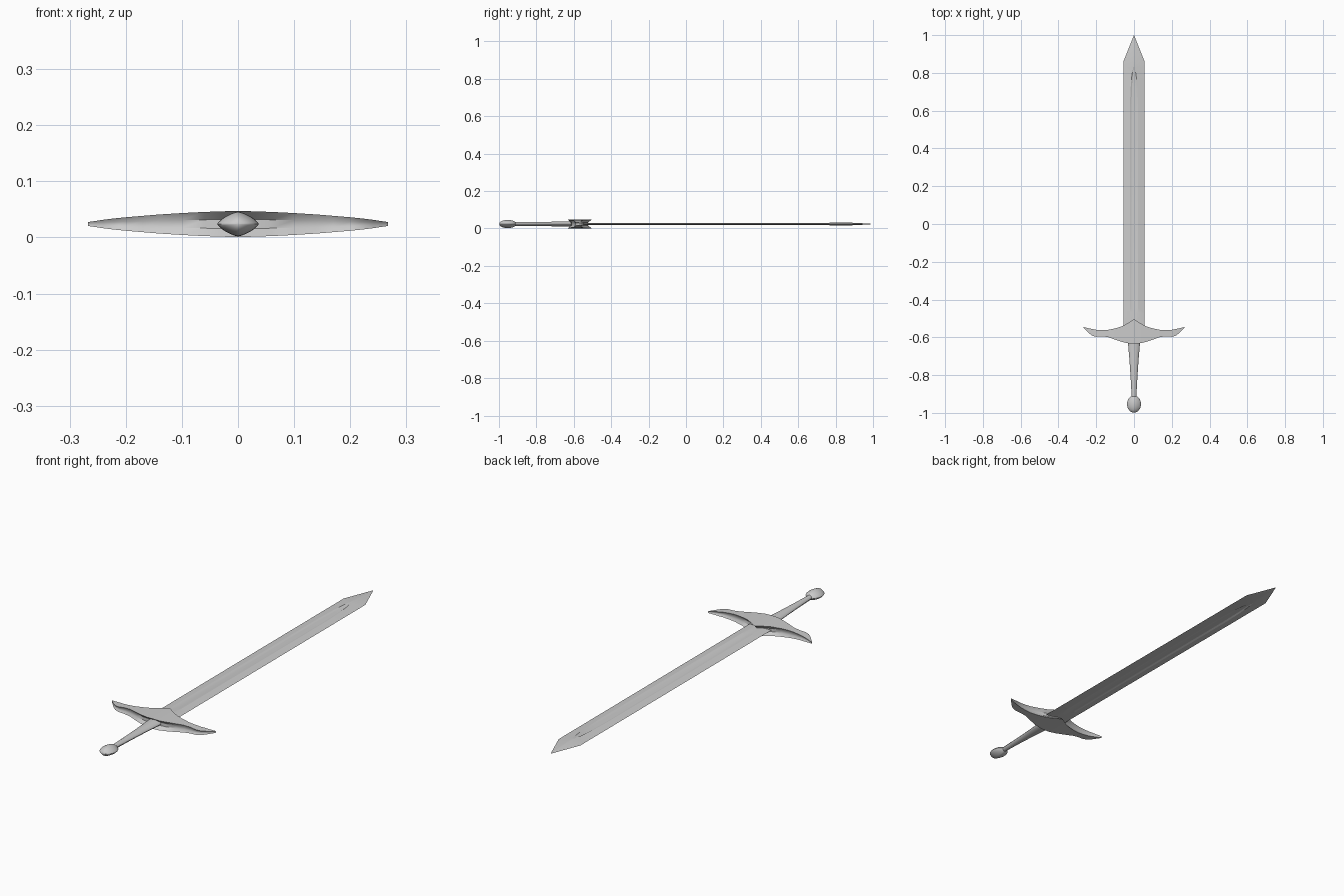
import bpy, bmesh, math

if "Cube" in bpy.data.objects:
    bpy.data.objects.remove(bpy.data.objects["Cube"])

ZC = 0.024  # height of the sword's mid plane


def loft(name, rings, angle=30):
    """Skin a list of equal-length point rings and cap both ends."""
    bm = bmesh.new()
    rows = [[bm.verts.new((x, y, z + ZC)) for x, y, z in ring] for ring in rings]
    n = len(rows[0])
    for a, b in zip(rows, rows[1:]):
        for i in range(n):
            j = (i + 1) % n
            bm.faces.new((a[i], a[j], b[j], b[i]))
    bm.faces.new(rows[0])
    bm.faces.new(rows[-1])
    bmesh.ops.remove_doubles(bm, verts=bm.verts, dist=1e-5)
    bmesh.ops.recalc_face_normals(bm, faces=bm.faces)
    mesh = bpy.data.meshes.new(name)
    bm.to_mesh(mesh)
    bm.free()
    obj = bpy.data.objects.new(name, mesh)
    bpy.context.collection.objects.link(obj)
    bpy.ops.object.select_all(action='DESELECT')
    obj.select_set(True)
    bpy.context.view_layer.objects.active = obj
    bpy.ops.object.shade_smooth_by_angle(angle=math.radians(angle))
    return obj


def blade_ring(y, w, f, t, c):
    """Lens section: edge w, fuller half width f, shoulder t, centre c."""
    top = [(w, 0), (f, t), (f * 0.6, c), (0, c), (-f * 0.6, c), (-f, t), (-w, 0)]
    low = [(x, -z) for x, z in reversed(top[1:-1])]
    return [(x, y, z) for x, z in top + low]


# Blade: y, half width, fuller half width, shoulder and floor half thickness
blade = [(-0.58, 0.056, 0.022, 0.006, 0.006), (-0.47, 0.056, 0.022, 0.006, 0.006),
         (-0.44, 0.056, 0.022, 0.006, 0.003), (0.62, 0.056, 0.022, 0.006, 0.003),
         (0.72, 0.056, 0.018, 0.006, 0.003), (0.79, 0.056, 0.011, 0.007, 0.004),
         (0.83, 0.056, 0.004, 0.008, 0.008), (0.86, 0.056, 0.003, 0.008, 0.008),
         (0.93, 0.028, 0.002, 0.005, 0.005), (0.998, 0.001, 0.0005, 0.0005, 0.0005)]
loft("blade", [blade_ring(*s) for s in blade], 12)

# Crossguard: x, rear y, blade-side y, half thickness; grooved on both long sides
half = [(0, -0.633, -0.503, 0.0235), (0.03, -0.632, -0.523, 0.0225),
        (0.06, -0.625, -0.540, 0.0215), (0.10, -0.612, -0.553, 0.0195),
        (0.14, -0.598, -0.561, 0.017), (0.17, -0.595, -0.562, 0.0145),
        (0.20, -0.597, -0.560, 0.012), (0.22, -0.592, -0.556, 0.010),
        (0.24, -0.577, -0.552, 0.0075), (0.267, -0.549, -0.545, 0.0035)]
stations = [(-x, a, b, h) for x, a, b, h in reversed(half[1:])] + half


def guard_ring(x, a, b, h):
    g = (b - a) * 0.16
    return [(x, a, h), (x, (a + b) / 2, h), (x, b, h), (x, b - g, h * 0.35), (x, b - g, -h * 0.35),
            (x, b, -h), (x, (a + b) / 2, -h), (x, a, -h), (x, a + g, -h * 0.35), (x, a + g, h * 0.35)]


loft("crossguard", [guard_ring(*s) for s in stations], 40)


def round_ring(y, rx, rz, power=1.0, n=24):
    """Ellipse section; power above 1 pinches it toward a diamond."""
    ring = []
    for i in range(n):
        c, s = math.cos(i * math.tau / n), math.sin(i * math.tau / n)
        ring.append((math.copysign(abs(c) ** power, c) * rx, y,
                     math.copysign(abs(s) ** power, s) * rz))
    return ring


# Grip: tapers toward the pommel
grip = [(-0.58, 0.034, 0.015), (-0.64, 0.031, 0.0135), (-0.72, 0.024, 0.012),
        (-0.82, 0.0175, 0.011), (-0.93, 0.0115, 0.0105)]
loft("grip", [round_ring(y, rx, rz, 1.2) for y, rx, rz in grip])

# Pommel: flattened ball with a diamond-like section
pommel = []
for i in range(13):
    a = math.pi * (0.02 + 0.96 * i / 12)
    pommel.append(round_ring(-0.953 - 0.0455 * math.cos(a), 0.037 * math.sin(a),
                             0.022 * math.sin(a), 1.45))
loft("pommel", pommel, 50)
